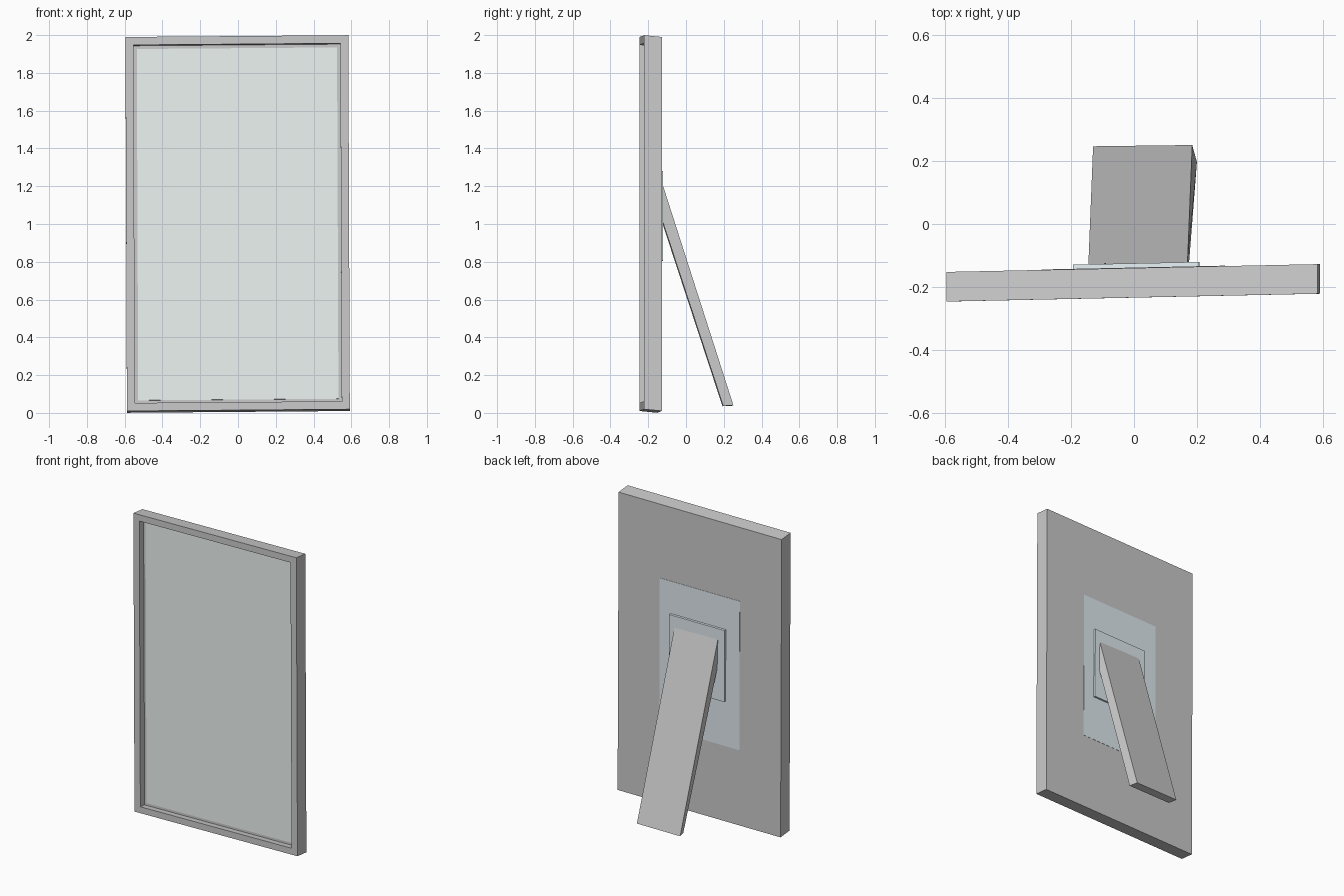
import bpy, bmesh
from mathutils import Matrix, Vector

if "Cube" in bpy.data.objects:
    bpy.data.objects.remove(bpy.data.objects["Cube"])

# The framed part is slightly skewed, leaning a little off square
SKEW = Matrix(((1, 0, -0.004, -0.002),
               (0.021, 1, 0, -0.187),
               (0.008, -0.1, 1, 1.0),
               (0, 0, 0, 1)))


def finish(name, bm, color=None):
    bmesh.ops.recalc_face_normals(bm, faces=bm.faces)
    mesh = bpy.data.meshes.new(name)
    bm.to_mesh(mesh)
    bm.free()
    obj = bpy.data.objects.new(name, mesh)
    bpy.context.collection.objects.link(obj)
    if color:
        mat = bpy.data.materials.new(name + "_material")
        mat.diffuse_color = color
        mat.use_nodes = True
        mat.node_tree.nodes["Principled BSDF"].inputs["Base Color"].default_value = mat.diffuse_color
        mesh.materials.append(mat)
    return obj


def box(lo, hi):
    lo, hi = Vector(lo), Vector(hi)
    bm = bmesh.new()
    bmesh.ops.create_cube(bm, size=1)
    bmesh.ops.scale(bm, vec=hi - lo, verts=bm.verts)
    bmesh.ops.translate(bm, vec=(lo + hi) / 2, verts=bm.verts)
    return bm


def skewed_box(name, lo, hi, color):
    bm = box(lo, hi)
    bm.transform(SKEW)
    return finish(name, bm, color)


# Frame: slab with a recessed front pocket
bm = box((-0.59, -0.047, -0.99), (0.59, 0.047, 0.99))
front = min(bm.faces, key=lambda f: f.calc_center_median().y)
bmesh.ops.inset_region(bm, faces=[front], thickness=0.06)
pocket = bmesh.ops.extrude_discrete_faces(bm, faces=[front])["faces"][0]
bmesh.ops.translate(bm, vec=(0, 0.045, 0), verts=pocket.verts)
bm.transform(SKEW)
finish("frame", bm)

# Mirror glass in the pocket
skewed_box("mirror_glass", (-0.53, -0.007, -0.93), (0.53, -0.001, 0.93),
           (0.86, 0.92, 0.90, 1))

# Back panel almost flush with the frame, and the hinge plate on it
BLUE_GREY = (0.76, 0.84, 0.87, 1)
skewed_box("back_panel", (-0.29, 0.04, -0.49), (0.29, 0.0485, 0.50), BLUE_GREY)
skewed_box("hinge_plate", (-0.19, 0.045, -0.19), (0.21, 0.062, 0.285), BLUE_GREY)

# Easel leg: slanted board as (left x, y, z) corners, swept across its width
corners = [(-0.145, -0.127, 1.205), (-0.13, 0.247, 0.038),
           (-0.115, 0.193, 0.035), (-0.14, -0.127, 1.01)]
bm = bmesh.new()
side = bm.faces.new([bm.verts.new(c) for c in corners])
ext = bmesh.ops.extrude_face_region(bm, geom=[side], use_keep_orig=True)["geom"]
bmesh.ops.translate(bm, vec=(0.315, 0.004, 0.002),
                    verts=[v for v in ext if isinstance(v, bmesh.types.BMVert)])
finish("easel_leg", bm)
